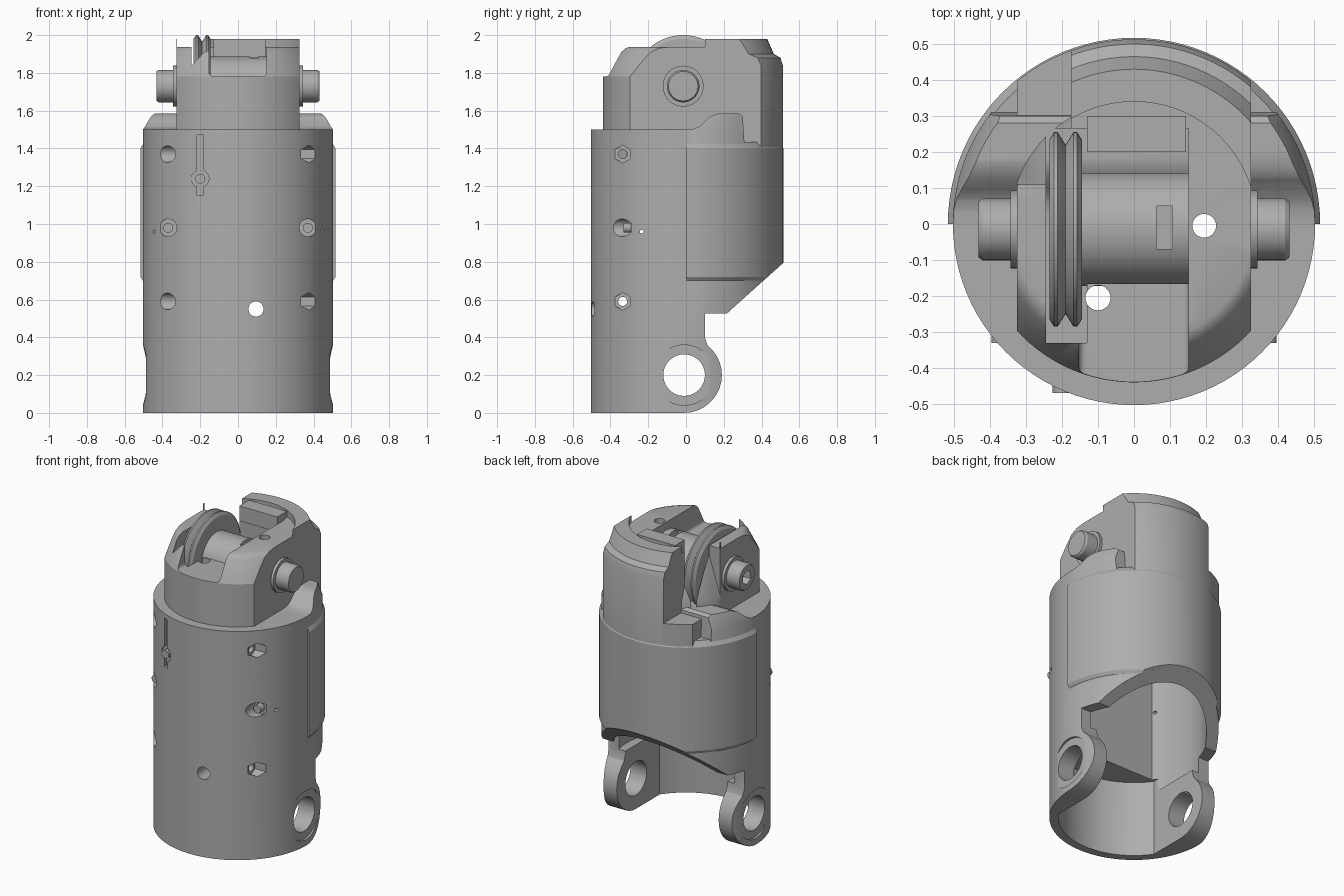
import bpy, bmesh, math
from mathutils import Matrix, Vector

if "Cube" in bpy.data.objects:
    bpy.data.objects.remove(bpy.data.objects["Cube"])

grey = bpy.data.materials.new("plain grey")
grey.use_nodes = True
grey.diffuse_color = (0.42, 0.42, 0.42, 1)
grey.node_tree.nodes["Principled BSDF"].inputs["Base Color"].default_value = grey.diffuse_color

AXLE_Y, AXLE_Z = -0.015, 1.73
TURN = {"X": Matrix.Rotation(math.pi / 2, 4, "Y"),
        "Y": Matrix.Rotation(-math.pi / 2, 4, "X"),
        "Z": Matrix.Identity(4)}


def make(name, bm):
    bmesh.ops.recalc_face_normals(bm, faces=bm.faces)
    mesh = bpy.data.meshes.new(name)
    bm.to_mesh(mesh)
    bm.free()
    mesh.materials.append(grey)
    ob = bpy.data.objects.new(name, mesh)
    bpy.context.collection.objects.link(ob)
    return ob


def lathe(name, profile, axis="Z", at=(0, 0, 0), steps=96):
    """Spin a closed (radius, height) outline around an axis."""
    bm = bmesh.new()
    vs = [bm.verts.new((r, 0, h)) for r, h in profile]
    es = [bm.edges.new((vs[i], vs[(i + 1) % len(vs)])) for i in range(len(vs))
          if profile[i][0] + profile[(i + 1) % len(vs)][0] > 0]
    bmesh.ops.spin(bm, geom=vs + es, cent=(0, 0, 0), axis=(0, 0, 1),
                   angle=math.tau, steps=steps, use_merge=True)
    bmesh.ops.remove_doubles(bm, verts=bm.verts, dist=1e-5)
    bm.transform(Matrix.Translation(at) @ TURN[axis])
    return make(name, bm)


def rod(name, axis, at, r, a, b, steps=32):
    """Cylinder from a to b along an axis through a point."""
    return lathe(name, [(0, a), (r, a), (r, b), (0, b)], axis, at, steps)


def box(name, x, y, z, bevel=0):
    bm = bmesh.new()
    bmesh.ops.create_cube(bm, size=1)
    for v in bm.verts:
        v.co = Vector((x[v.co.x > 0], y[v.co.y > 0], z[v.co.z > 0]))
    if bevel:
        bmesh.ops.bevel(bm, geom=bm.edges[:], offset=bevel, segments=4,
                        profile=0.5, affect="EDGES")
    return make(name, bm)


def side_prism(name, outline, x=(-0.7, 0.7)):
    """Extrude a (y, z) outline across x."""
    bm = bmesh.new()
    face = bm.faces.new([bm.verts.new((x[0], y, z)) for y, z in outline])
    new = bmesh.ops.extrude_face_region(bm, geom=[face])["geom"]
    bmesh.ops.translate(bm, vec=(x[1] - x[0], 0, 0),
                        verts=[g for g in new if isinstance(g, bmesh.types.BMVert)])
    return make(name, bm)


def combine(ob, mode, *tools):
    for tool in tools:
        mod = ob.modifiers.new("cut", "BOOLEAN")
        mod.operation, mod.solver, mod.object = mode, "EXACT", tool
        deps = bpy.context.evaluated_depsgraph_get()
        mesh = bpy.data.meshes.new_from_object(ob.evaluated_get(deps))
        ob.modifiers.clear()
        ob.data = mesh
        bpy.data.objects.remove(tool)
    return ob


def cut(ob, *tools):
    return combine(ob, "DIFFERENCE", *tools)


def keep(ob, *tools):
    return combine(ob, "INTERSECT", *tools)


# Side outline of the sleeve: lug, step, slanted rear edge, raised shoulder
lug = [(-0.01 + 0.2 * math.sin(t), 0.2 - 0.2 * math.cos(t))
       for t in (math.radians(d) for d in range(0, 131, 10))]
under = [(-0.7, 0)] + lug + [(0.113, 0.36), (0.1, 0.4), (0.1, 0.525), (0.215, 0.525), (0.7, 0.96)]
shoulder = [(0.7, 1.42), (0.31, 1.42), (0.3, 1.57), (0.28, 1.585), (0.17, 1.585),
            (0.13, 1.57), (0.07, 1.515), (0.04, 1.503), (0, 1.5), (-0.7, 1.5)]

# Sleeve body
body = lathe("sleeve_body", [(0, 0), (0.503, 0), (0.503, 1.5), (0.47, 1.59), (0, 1.59)])
keep(body, side_prism("outline", under + shoulder))
lower = keep(rod("lower_room", "Z", (0, 0, 0), 0.45, -0.1, 0.5, 96),
             box("limit", (-0.37, 0.37), (-1, 1), (-1, 1)))
upper = keep(rod("upper_room", "Z", (0, 0, 0), 0.43, 0.42, 1.2, 96),
             box("limit", (-1, 1), (-0.25, 1), (0, 2)))
cut(body, lower, upper)

# Lug bores and spot faces
cut(body, rod("bore", "X", (0, -0.01, 0.2), 0.11, -0.7, 0.7, 48))
for a, b in ((-0.7, -0.487), (0.487, 0.7)):
    cut(body, rod("spot_face", "X", (0, -0.01, 0.2), 0.16, a, b, 48))

# Cross bolts: hexagon pockets on the left, round pockets on the right
for z in (0.59, 1.37):
    cut(body, rod("bolt_hole", "X", (0, -0.335, z), 0.024, -0.7, 0.7, 24),
        rod("nut_pocket", "X", (0, -0.335, z), 0.047, 0.33, 0.7, 6),
        rod("head_pocket", "X", (0, -0.335, z), 0.044, -0.7, -0.33))

# Front screws, adjusting slot and cable port
for x, z, depth, name in ((-0.37, 0.98, -0.29, "right_screw"),
                          (0.37, 0.98, -0.29, "left_screw"),
                          (-0.2, 1.24, -0.43, "slot_screw")):
    cut(body, rod("recess", "Y", (x, 0, z), 0.046, -0.7, depth))
    rod(name, "Y", (x, 0, z), 0.026, depth - 0.04, depth + 0.02)
cut(body, box("slot", (-0.217, -0.183), (-0.7, -0.43), (1.15, 1.47)),
    rod("port", "Y", (0.095, 0, 0.55), 0.04, -0.7, -0.2),
    rod("pin_hole", "X", (0, -0.235, 0.96), 0.01, -0.7, 0.7, 12))

# Raised rear cover around the back half of the sleeve
cover = lathe("rear_cover", [(0.45, 0.6), (0.5, 0.695), (0.517, 0.72), (0.517, 1.4),
                             (0.495, 1.435), (0.45, 1.435)])
keep(cover, side_prism("outline", [(0, 0.7), (0.41, 0.7), (0.7, 0.96), (0.7, 1.5), (0, 1.5)]))

# Front half of the head, two cheeks around the pulley
head = lathe("head_front", [(0, 1.3), (0.44, 1.3), (0.44, 1.78), (0.425, 1.81),
                            (0.375, 1.91), (0.355, 1.93), (0.335, 1.938), (0, 1.938)])
keep(head, box("limit", (-0.325, 0.325), (-1, 0.11), (1, 3)))

# Rear half of the head: tall wall, round step on the cheeks, open shelf on the right
back = lathe("head_back", [(0, 1.3), (0.513, 1.3), (0.513, 1.84), (0.5, 1.88),
                           (0.465, 1.9), (0.43, 1.98), (0, 1.98)])
keep(back, box("limit", (-0.325, 0.325), (0.1, 1), (1, 3)))
shelf = box("shelf", (-0.5, -0.175), (0.11, 0.7), (1.55, 2.2))
cut(shelf, lathe("cone", [(0, 1.4), (0.345, 1.4), (0.345, 1.62), (0.25, 1.94), (0, 1.94)]))
cut(back, shelf, rod("step", "Z", (0, 0, 0), 0.34, 1.938, 2.2, 96))

# Pulley channel, drum room and front window
for half in (head, back):
    cut(half, box("channel", (-0.245, -0.13), (-0.33, 0.265), (1.42, 2.2)),
        box("drum_room", (-0.15, 0.152), (-0.165, 0.265), (1.5, 2.2)))
cut(head, box("window", (-0.153, 0.152), (-0.7, -0.1), (1.782, 2.2), 0.02))

# Vertical cable holes
for x, y, r in ((-0.1, -0.205, 0.035), (0.195, -0.005, 0.033)):
    for part in (body, head):
        cut(part, rod("cable_hole", "Z", (x, y, 0), r, 0.45, 2.2, 24))

# Stop block on the rear wall
box("stop_block", (-0.13, 0.145), (0.2, 0.3), (1.88, 1.979))

# Grooved pulley, drum and axle ends
hub = (0, AXLE_Y, AXLE_Z)
lathe("pulley", [(0, -0.235), (0.25, -0.235), (0.27, -0.222), (0.27, -0.212), (0.235, -0.19),
                 (0.27, -0.168), (0.27, -0.158), (0.25, -0.145), (0, -0.145)], "X", hub)
drum = rod("drum", "X", hub, 0.157, -0.15, 0.152, 64)
cut(drum, box("pocket", (0.063, 0.107), (-0.07, 0.05), (1.8, 2)))
for side, name in ((1, "left_axle_end"), (-1, "right_axle_end")):
    end = lathe(name, [(0, 0.3 * side), (0.108, 0.3 * side), (0.108, 0.343 * side),
                       (0.086, 0.343 * side), (0.086, 0.42 * side), (0.078, 0.432 * side),
                       (0, 0.432 * side)], "X", hub, 48)
    if side < 0:
        cut(end, rod("hex_socket", "X", hub, 0.045, -0.5, -0.38, 6))

# Smooth the round walls, keep the machined edges crisp
bpy.ops.object.select_all(action="DESELECT")
for ob in bpy.context.scene.objects:
    if ob.type == "MESH" and grey.name in ob.data.materials:
        ob.select_set(True)
        bpy.context.view_layer.objects.active = ob
bpy.ops.object.shade_smooth_by_angle(angle=math.radians(25))
